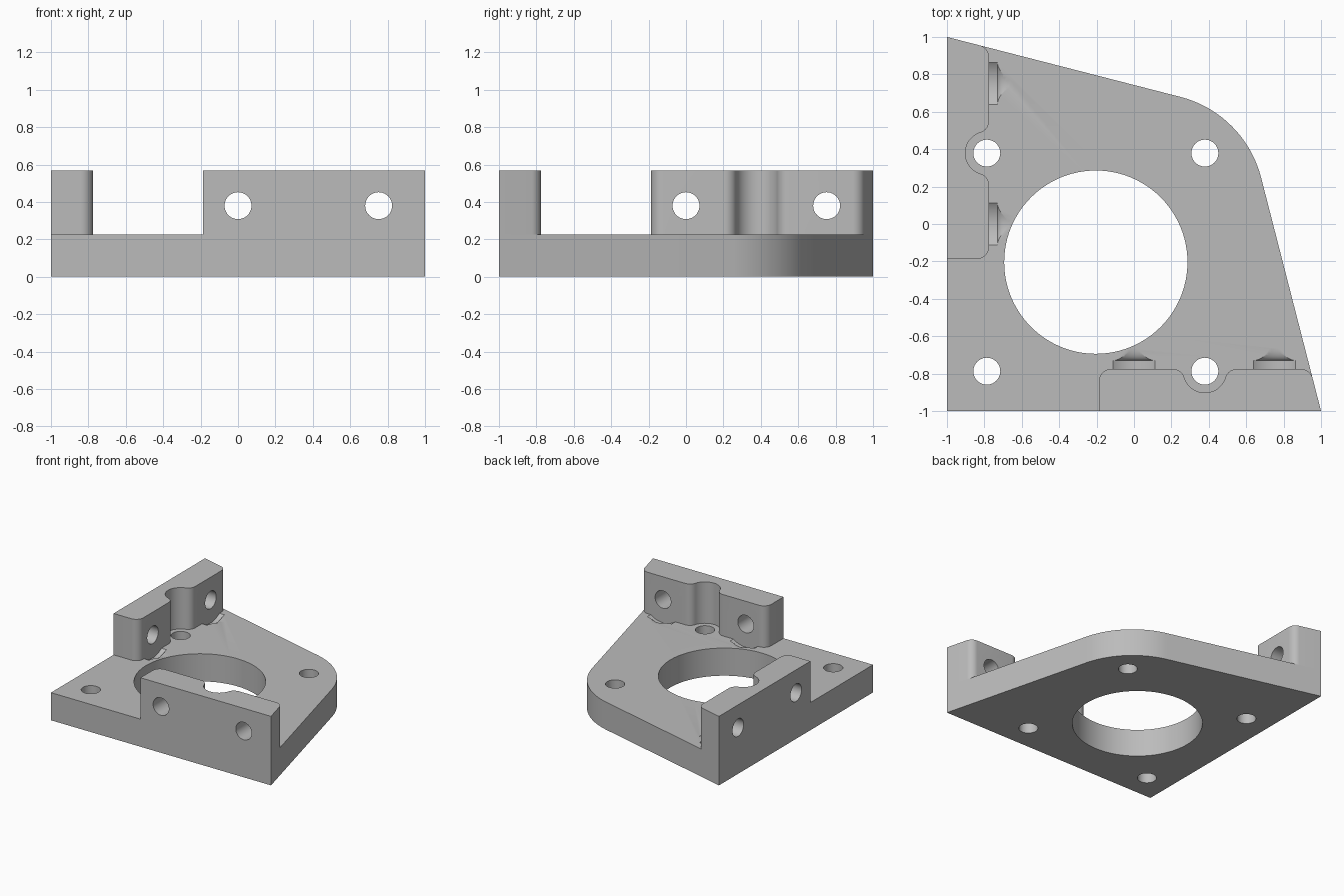
import bpy, bmesh
from math import radians, degrees, sin, cos, asin, pi

if "Cube" in bpy.data.objects:
    bpy.data.objects.remove(bpy.data.objects["Cube"], do_unlink=True)

PLATE, TOP, WALL = 0.227, 0.567, -0.775
BORE = -0.204                      # centre of the motor bore on both axes
PITCH = 0.583                      # half spacing of the motor screws
HOLE, FILLET, NOTCH = 0.072, 0.065, 0.115
TILT = radians(14.4)               # lean of the slanted sides

grey = bpy.data.materials.new("plain grey")
grey.use_nodes = True
grey.diffuse_color = (0.5, 0.5, 0.5, 1)
grey.node_tree.nodes["Principled BSDF"].inputs["Base Color"].default_value = (0.5, 0.5, 0.5, 1)


def arc(cx, cy, r, a0, a1, n=10):
    steps = [radians(a0 + (a1 - a0) * i / n) for i in range(n + 1)]
    return [(cx + r * cos(a), cy + r * sin(a)) for a in steps]


def finish(name, bm):
    bmesh.ops.recalc_face_normals(bm, faces=bm.faces)
    mesh = bpy.data.meshes.new(name)
    bm.to_mesh(mesh)
    bm.free()
    mesh.materials.append(grey)
    ob = bpy.data.objects.new(name, mesh)
    bpy.context.collection.objects.link(ob)
    return ob


def prism(name, outline, z0, z1):
    bm = bmesh.new()
    face = bm.faces.new([bm.verts.new((x, y, z0)) for x, y in outline])
    out = bmesh.ops.extrude_face_region(bm, geom=[face])
    verts = [v for v in out["geom"] if isinstance(v, bmesh.types.BMVert)]
    bmesh.ops.translate(bm, verts=verts, vec=(0, 0, z1 - z0))
    return finish(name, bm)


def lathe(name, profile, x, z, swap, n=64):
    """Solid turned about a line along y (or along x when swapped)."""
    bm = bmesh.new()
    rings = []
    for y, r in profile:
        ring = []
        for i in range(n):
            a = 2 * pi * i / n
            px, pz = x + r * cos(a), z + r * sin(a)
            ring.append(bm.verts.new((y, px, pz) if swap else (px, y, pz)))
        rings.append(ring)
    for a, b in zip(rings, rings[1:]):
        for i in range(n):
            j = (i + 1) % n
            bm.faces.new((a[i], a[j], b[j], b[i]))
    bm.faces.new(rings[0])
    bm.faces.new(rings[-1])
    return finish(name, bm)


def combine(target, other, operation):
    other.hide_render = True
    mod = target.modifiers.new(operation.lower(), "BOOLEAN")
    mod.operation, mod.object, mod.solver = operation, other, "EXACT"
    bpy.context.view_layer.objects.active = target
    bpy.ops.object.modifier_apply(modifier=mod.name)
    bpy.data.objects.remove(other, do_unlink=True)


# Base plate: square corner, two slanted sides and one big rounded corner
lean = degrees(TILT)
edge = cos(TILT) - sin(TILT)
round_r = 0.6
c = (edge - round_r) / (cos(TILT) + sin(TILT))
plate = prism("mounting_bracket",
              [(-1, -1), (1, -1)] + arc(c, c, round_r, lean, 90 - lean, 32) + [(-1, 1)],
              0, PLATE)

# Shallow screw head reliefs in the plate beside each wall
flare = [(WALL + 0.11 - 0.065 * cos(t), 0.155 + 0.035 * (1 - sin(t)))
         for t in [pi / 2 * i / 8 for i in range(9)]]
for swap in (False, True):
    for x in (0, 0.752):
        combine(plate, lathe("relief_cutter", [(WALL - 0.04, 0.19)] + flare,
                             x, 0.38, swap), "DIFFERENCE")

# Upright walls: rounded ends and a notch clearing the motor screw
cy = WALL - FILLET
screw = BORE + PITCH
dy = (BORE - PITCH) - cy
meet = asin(dy / (FILLET + NOTCH))
dx = (FILLET + NOTCH) * cos(meet)
m = degrees(meet)
end_x = (edge - FILLET - cy * sin(TILT)) / cos(TILT)
wall = [(-0.187, -1), (1, -1)]
wall += arc(end_x, cy, FILLET, lean, 90)
wall += arc(screw + dx, cy, FILLET, 90, 180 - m)
wall += arc(screw, BORE - PITCH, NOTCH, -m, m - 180, 24)[1:-1]
wall += arc(screw - dx, cy, FILLET, m, 90)
wall += arc(-0.187 + FILLET, cy, FILLET, 90, 180)
combine(plate, prism("front_wall", wall, 0.1, TOP), "UNION")
combine(plate, prism("side_wall", [(y, x) for x, y in reversed(wall)], 0.1, TOP), "UNION")

# Motor bore and four motor screw holes
combine(plate, prism("bore_cutter", arc(BORE, BORE, 0.49, 0, 360, 96)[:-1], -0.1, 0.3), "DIFFERENCE")
for x in (BORE - PITCH, BORE + PITCH):
    for y in (BORE - PITCH, BORE + PITCH):
        combine(plate, prism("screw_cutter", arc(x, y, HOLE, 0, 360, 40)[:-1], -0.1, 0.4), "DIFFERENCE")

# Cross holes through the walls
for swap in (False, True):
    for x in (0, 0.752):
        combine(plate, lathe("cross_cutter", [(-1.1, HOLE), (-0.7, HOLE)], x, 0.38, swap, 40), "DIFFERENCE")

bpy.ops.object.select_all(action="DESELECT")
plate.select_set(True)
bpy.context.view_layer.objects.active = plate
bpy.ops.object.shade_smooth_by_angle(angle=radians(30))
